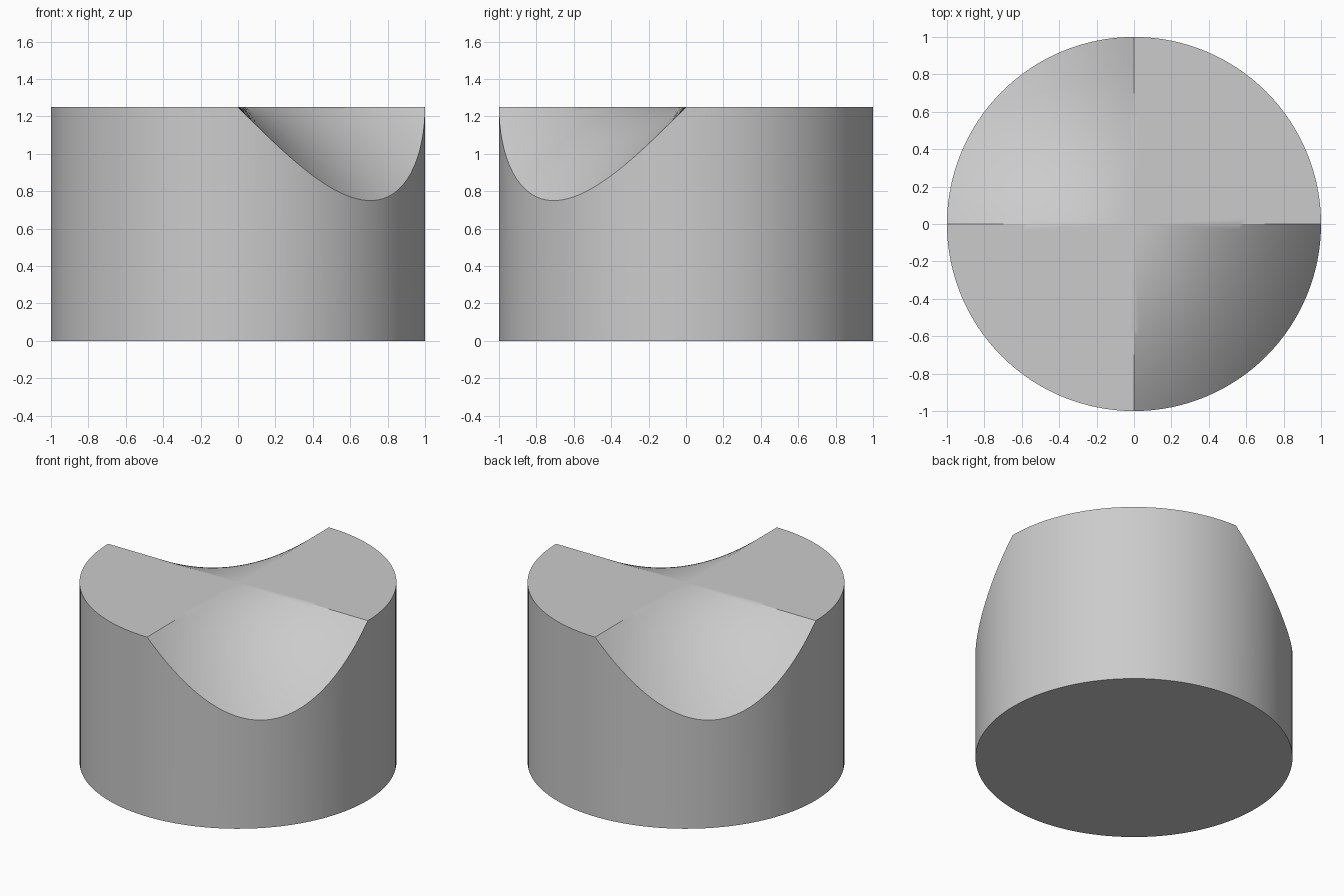
import bpy
import bmesh
import math

SEGMENTS = 128
RINGS = 32
HEIGHT = 1.25

cube = bpy.data.objects.get("Cube")
if cube:
    bpy.data.objects.remove(cube, do_unlink=True)

# One plain grey material
grey = bpy.data.materials.new("plain_grey")
grey.use_nodes = True
colour = (0.6, 0.6, 0.6, 1)
grey.diffuse_color = colour
grey.node_tree.nodes["Principled BSDF"].inputs["Base Color"].default_value = colour


def top_height(x, y):
    """Flat in two opposite quadrants, saddle dip in the other two."""
    return HEIGHT + min(0, x * y)


bm = bmesh.new()


def add_ring(radius, height):
    ring = []
    for i in range(SEGMENTS):
        angle = math.tau * i / SEGMENTS
        x, y = radius * math.cos(angle), radius * math.sin(angle)
        ring.append(bm.verts.new((x, y, height(x, y))))
    return ring


def bridge(inner, outer):
    for i in range(SEGMENTS):
        j = (i + 1) % SEGMENTS
        bm.faces.new((inner[i], outer[i], outer[j], inner[j]))


# Top surface: fan at the centre, then concentric rings
centre = bm.verts.new((0, 0, HEIGHT))
rings = [add_ring(r / RINGS, top_height) for r in range(1, RINGS + 1)]
for i in range(SEGMENTS):
    bm.faces.new((centre, rings[0][i], rings[0][(i + 1) % SEGMENTS]))
for inner, outer in zip(rings, rings[1:]):
    bridge(inner, outer)

# Cylinder wall and base
base = add_ring(1, lambda x, y: 0)
bridge(rings[-1], base)
bm.faces.new(list(reversed(base)))

mesh = bpy.data.meshes.new("saddle_cut_cylinder")
bm.to_mesh(mesh)
bm.free()
mesh.materials.append(grey)
body = bpy.data.objects.new("saddle_cut_cylinder", mesh)
bpy.context.collection.objects.link(body)

# Smooth curves with crisp rim and quadrant creases
bpy.ops.object.select_all(action="DESELECT")
body.select_set(True)
bpy.context.view_layer.objects.active = body
bpy.ops.object.shade_smooth_by_angle(angle=math.radians(30))
